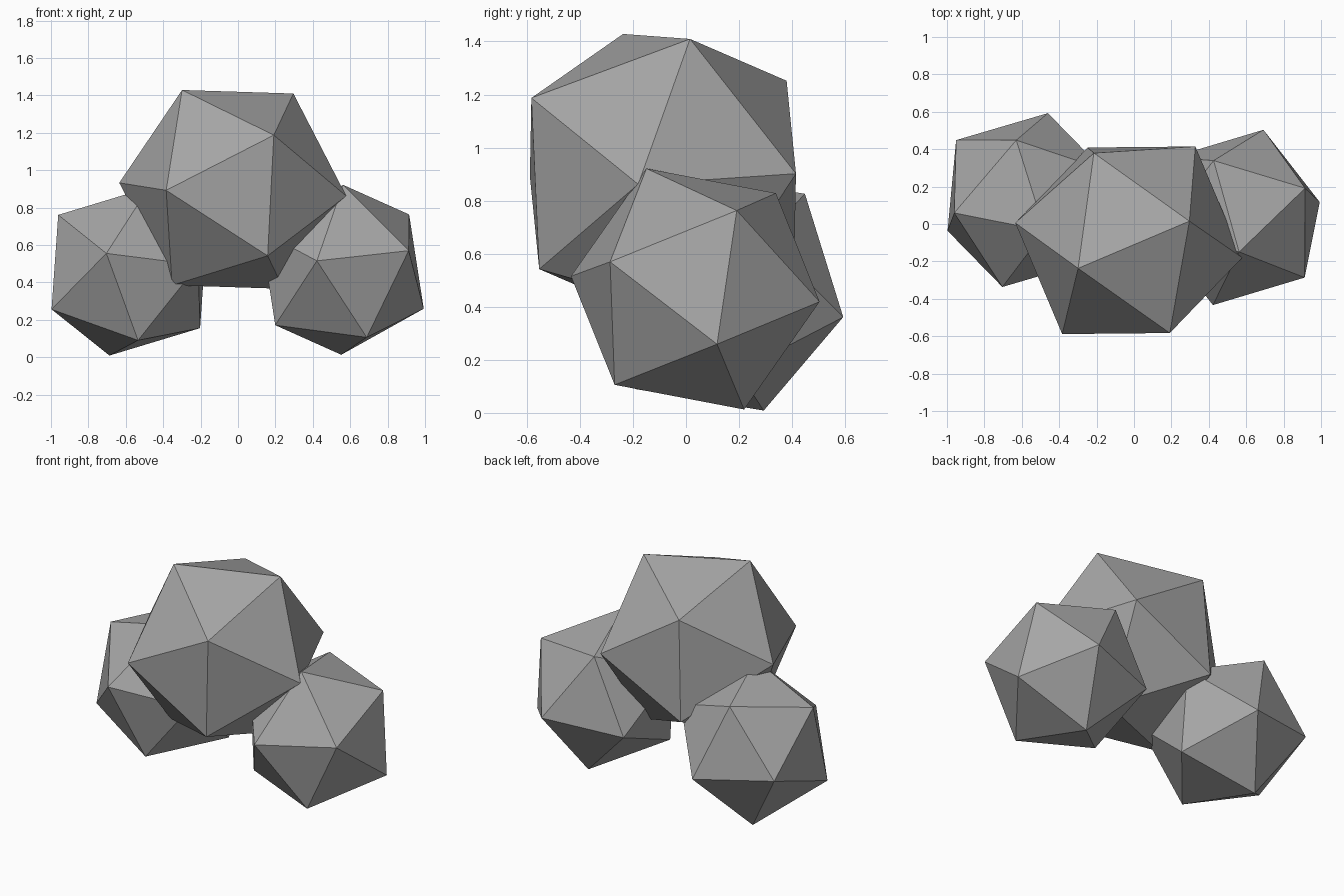
import bpy
import bmesh
from mathutils import Matrix, Vector

cube = bpy.data.objects.get("Cube")
if cube:
    bpy.data.objects.remove(cube, do_unlink=True)

# Stone grey, shared by every boulder
stone = bpy.data.materials.new("stone_grey")
stone.use_nodes = True
grey = (0.38, 0.38, 0.38, 1)
stone.diffuse_color = grey
stone.node_tree.nodes["Principled BSDF"].inputs["Base Color"].default_value = grey


def frame(axis, side):
    """Rotation whose z follows axis and whose x leans towards side."""
    z = Vector(axis).normalized()
    y = z.cross(Vector(side)).normalized()
    return Matrix((y.cross(z), y, z)).transposed()


def boulder(name, centre, radius, corner, next_corner):
    """Twenty-sided rock turned so two adjacent corners point the given ways."""
    bm = bmesh.new()
    bmesh.ops.create_icosphere(bm, subdivisions=1, radius=radius)
    top = max(bm.verts, key=lambda v: v.co.z)
    neighbour = top.link_edges[0].other_vert(top)
    turn = frame(corner, next_corner) @ frame(top.co, neighbour.co).transposed()
    bmesh.ops.transform(bm, matrix=turn.to_4x4(), verts=bm.verts)
    mesh = bpy.data.meshes.new(name)
    bm.to_mesh(mesh)
    bm.free()
    mesh.materials.append(stone)
    obj = bpy.data.objects.new(name, mesh)
    obj.location = centre
    bpy.context.collection.objects.link(obj)


# Large rock resting on two smaller ones
boulder("top_boulder", (-0.028, -0.087, 0.897), 0.615,
        (-1.205, 0.185, 0.07), (-0.705, -1.005, -0.01))
boulder("right_boulder", (-0.582, 0.128, 0.458), 0.49,
        (-0.245, -0.935, 0.195), (0.095, -0.655, -0.745))
boulder("left_boulder", (0.557, 0.035, 0.467), 0.49,
        (0.01, -0.37, 0.913), (-0.27, -0.938, 0.1))
